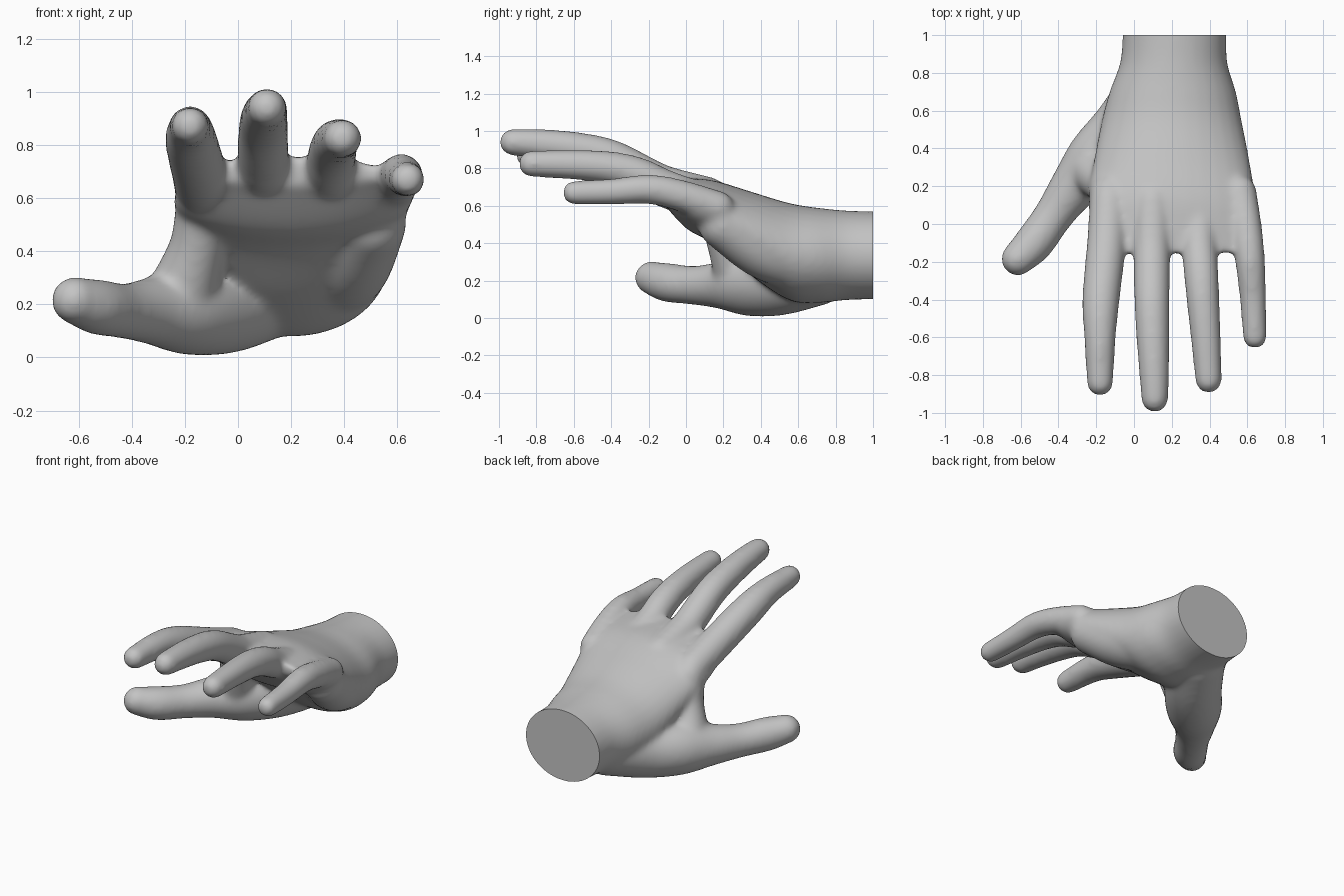
import bpy
import bmesh
from math import sin, cos, pi
from mathutils import Vector

cube = bpy.data.objects.get("Cube")
if cube:
    bpy.data.objects.remove(cube)

SIDES = 32
bm = bmesh.new()


def spline(points, steps=6):
    """Smooth curve through tuples of any length."""
    pts = [Vector(p) for p in points]
    pts = [pts[0] * 2 - pts[1]] + pts + [pts[-1] * 2 - pts[-2]]
    out = []
    for a, b, c, d in zip(pts, pts[1:], pts[2:], pts[3:]):
        for i in range(steps):
            t = i / steps
            out.append((b * 2 + (c - a) * t + (a * 2 - b * 5 + c * 4 - d) * t ** 2
                        + (b * 3 - a - c * 3 + d) * t ** 3) / 2)
    return out + [pts[-2]]


def loft(rings):
    """Skin a row of rings and close both ends."""
    rows = [[bm.verts.new(p) for p in ring] for ring in rings]
    for a, b in zip(rows, rows[1:]):
        for i in range(SIDES):
            j = (i + 1) % SIDES
            bm.faces.new((a[i], a[j], b[j], b[i]))
    bm.faces.new(rows[0][::-1])
    bm.faces.new(rows[-1])


def ring(center, u, v):
    angles = [2 * pi * i / SIDES for i in range(SIDES)]
    return [center + u * cos(a) + v * sin(a) for a in angles]


def limb(points):
    """Round-ended tube along (x, y, z, radius) points."""
    path = spline(points)
    spine = [(Vector(p[:3]), p[3] + 0.004) for p in path]
    first = (spine[1][0] - spine[0][0]).normalized()
    last = (spine[-1][0] - spine[-2][0]).normalized()
    arcs = [pi / 2 * k / 6 for k in range(1, 6)]
    head, tail = spine[0], spine[-1]
    start = [(head[0] - first * head[1] * sin(a), head[1] * cos(a), first)
             for a in reversed(arcs)]
    end = [(tail[0] + last * tail[1] * sin(a), tail[1] * cos(a), last) for a in arcs]
    body = []
    for i, (p, r) in enumerate(spine):
        d = spine[min(i + 1, len(spine) - 1)][0] - spine[max(i - 1, 0)][0]
        body.append((p, r, d.normalized()))
    rings = []
    for p, r, d in start + body + end:
        u = d.cross(Vector((0, 0, 1))).normalized()
        rings.append(ring(p, u * r, u.cross(d) * r))
    loft(rings)


# Wrist and palm: y, centre x, centre z, half width, half height
palm = [
    (1.1, 0.215, 0.335, 0.275, 0.235),
    (1.0, 0.215, 0.335, 0.275, 0.235),
    (0.85, 0.21, 0.335, 0.285, 0.24),
    (0.7, 0.205, 0.335, 0.335, 0.255),
    (0.55, 0.2, 0.355, 0.37, 0.26),
    (0.35, 0.2, 0.45, 0.41, 0.225),
    (0.15, 0.2, 0.565, 0.44, 0.17),
    (0.0, 0.21, 0.615, 0.44, 0.135),
    (-0.15, 0.2, 0.7, 0.36, 0.055),
]
loft([ring(Vector((cx, y, cz)), Vector((w, 0, 0)), Vector((0, 0, h)))
      for y, cx, cz, w, h in spline(palm)])

# Index finger
limb([(-0.13, 0.12, 0.61, 0.1), (-0.145, -0.1, 0.69, 0.1), (-0.175, -0.4, 0.81, 0.095),
      (-0.18, -0.6, 0.86, 0.08), (-0.18, -0.84, 0.872, 0.066)])
# Middle finger
limb([(0.1, 0.12, 0.65, 0.1), (0.095, -0.1, 0.71, 0.097), (0.095, -0.2, 0.757, 0.093),
      (0.095, -0.4, 0.86, 0.09), (0.1, -0.6, 0.908, 0.084), (0.107, -0.8, 0.932, 0.075),
      (0.11, -0.925, 0.94, 0.068)])
# Ring finger
limb([(0.35, 0.12, 0.62, 0.09), (0.345, -0.1, 0.695, 0.09), (0.355, -0.25, 0.765, 0.088),
      (0.365, -0.4, 0.803, 0.083), (0.38, -0.6, 0.82, 0.076), (0.395, -0.825, 0.825, 0.067)])
# Little finger
limb([(0.56, 0.17, 0.59, 0.085), (0.595, -0.03, 0.655, 0.08), (0.615, -0.2, 0.688, 0.075),
      (0.63, -0.4, 0.675, 0.066), (0.64, -0.597, 0.67, 0.06)])
# Thumb with the mound at its base
limb([(-0.615, -0.185, 0.215, 0.085), (-0.53, -0.1, 0.19, 0.1), (-0.43, 0.04, 0.175, 0.1),
      (-0.33, 0.18, 0.175, 0.122), (-0.2, 0.33, 0.18, 0.165), (-0.05, 0.5, 0.19, 0.172),
      (0.1, 0.7, 0.25, 0.18)])
# Web between thumb and index finger
limb([(-0.21, 0.28, 0.24, 0.13), (-0.155, 0.21, 0.42, 0.1), (-0.13, 0.16, 0.58, 0.1)])
# Heel of the palm on the little finger side
limb([(0.5, 0.2, 0.5, 0.13), (0.42, 0.42, 0.37, 0.16), (0.34, 0.65, 0.31, 0.18)])

bmesh.ops.recalc_face_normals(bm, faces=bm.faces)
mesh = bpy.data.meshes.new("hand")
bm.to_mesh(mesh)
bm.free()
hand = bpy.data.objects.new("hand", mesh)
bpy.context.collection.objects.link(hand)

# Fuse the parts into one skin and soften the joins
fuse = hand.modifiers.new("fuse", 'REMESH')
fuse.mode = 'VOXEL'
fuse.voxel_size = 0.015
soften = hand.modifiers.new("soften", 'SMOOTH')
soften.factor = 0.5
soften.iterations = 16
graph = bpy.context.evaluated_depsgraph_get()
skin = bpy.data.meshes.new_from_object(hand.evaluated_get(graph))
hand.modifiers.clear()
hand.data = skin

# Cut the wrist flat
bm = bmesh.new()
bm.from_mesh(skin)
bmesh.ops.bisect_plane(bm, geom=bm.verts[:] + bm.edges[:] + bm.faces[:], dist=0.0001,
                       plane_co=(0, 1, 0), plane_no=(0, 1, 0), clear_outer=True)
bmesh.ops.edgeloop_fill(bm, edges=[e for e in bm.edges if e.is_boundary])
bmesh.ops.recalc_face_normals(bm, faces=bm.faces)
bm.to_mesh(skin)
bm.free()

# Plain grey skin
grey = bpy.data.materials.new("light grey")
grey.use_nodes = True
color = (0.55, 0.55, 0.55, 1)
grey.diffuse_color = color
grey.node_tree.nodes["Principled BSDF"].inputs["Base Color"].default_value = color
skin.materials.clear()
skin.materials.append(grey)

bpy.ops.object.select_all(action='DESELECT')
hand.select_set(True)
bpy.context.view_layer.objects.active = hand
bpy.ops.object.shade_smooth_by_angle(angle=pi / 4)
